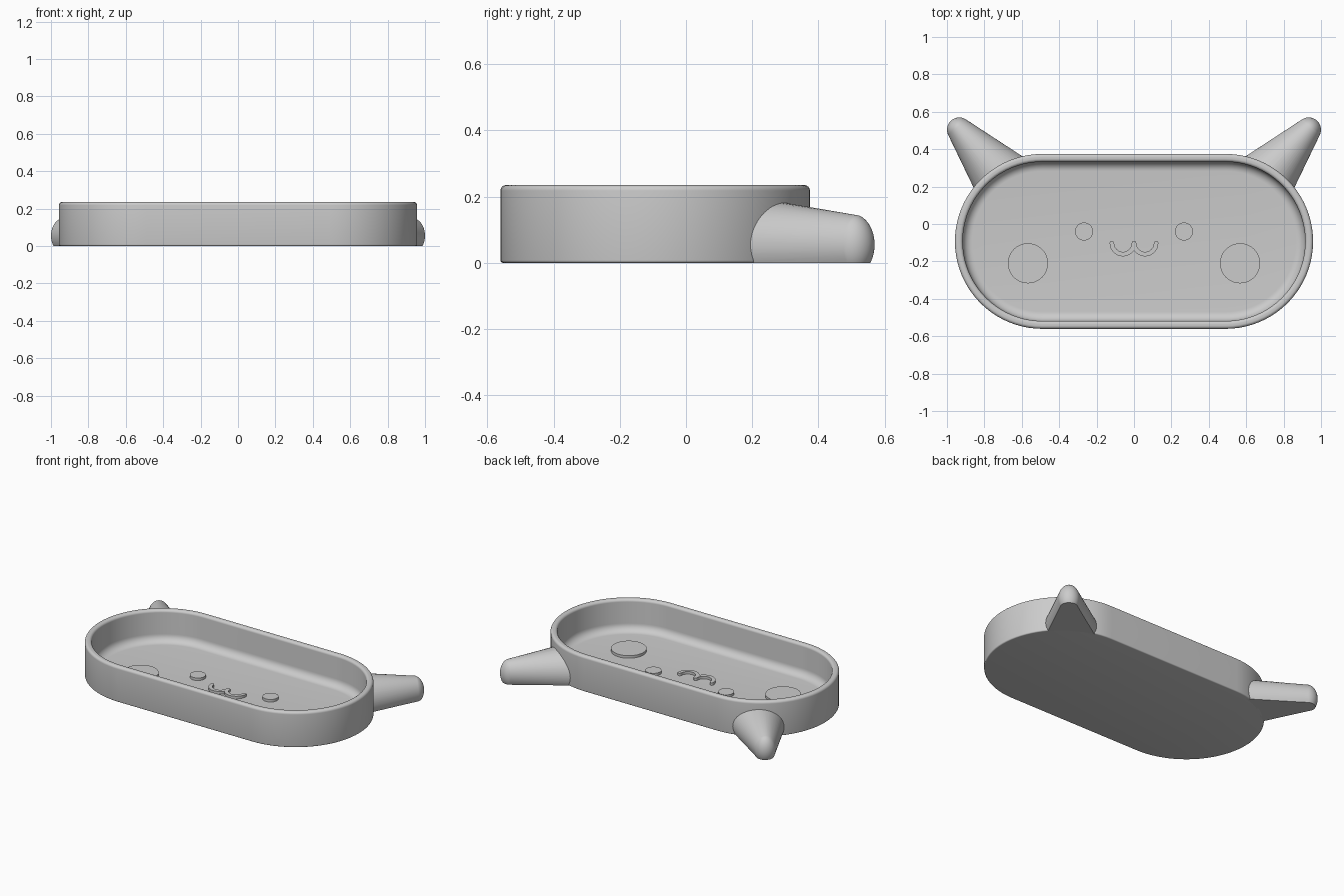
import bpy, bmesh, math
from mathutils import Vector

if "Cube" in bpy.data.objects:
    bpy.data.objects.remove(bpy.data.objects["Cube"], do_unlink=True)

grey = bpy.data.materials.new("plain grey")
grey.use_nodes = True
grey.diffuse_color = (0.6, 0.6, 0.6, 1)
grey.node_tree.nodes["Principled BSDF"].inputs["Base Color"].default_value = grey.diffuse_color

TRAY_Y, HALF_STRAIGHT, RADIUS, HEIGHT = -0.093, 0.49, 0.4675, 0.235
WALL, FLOOR, FACE_TOP = 0.042, 0.027, 0.044


def loft(name, rings, angle=30):
    """Skin a list of equal closed rings and cap both ends."""
    bm = bmesh.new()
    loops = [[bm.verts.new(p) for p in ring] for ring in rings]
    n = len(loops[0])
    for a, b in zip(loops, loops[1:]):
        for i in range(n):
            j = (i + 1) % n
            bm.faces.new((a[i], a[j], b[j], b[i]))
    bm.faces.new(loops[0][::-1])
    bm.faces.new(loops[-1])
    bmesh.ops.recalc_face_normals(bm, faces=bm.faces)
    mesh = bpy.data.meshes.new(name)
    bm.to_mesh(mesh)
    bm.free()
    obj = bpy.data.objects.new(name, mesh)
    bpy.context.collection.objects.link(obj)
    mesh.materials.append(grey)
    smooth(obj, angle)
    return obj


def smooth(obj, angle):
    bpy.ops.object.select_all(action='DESELECT')
    obj.select_set(True)
    bpy.context.view_layer.objects.active = obj
    bpy.ops.object.shade_smooth_by_angle(angle=math.radians(angle))


def stadium(inset, z, steps=40):
    """Pill-shaped outline, inset from the outer wall."""
    r = RADIUS - inset
    ring = []
    for side, start in ((1, -90), (-1, 90)):
        for i in range(steps + 1):
            t = math.radians(start + 180 * i / steps)
            ring.append((side * HALF_STRAIGHT + r * math.cos(t), TRAY_Y + r * math.sin(t), z))
    return ring


def fillet(inset, z, r, start, end, steps=8):
    """Quarter-round section points as (inset, z)."""
    angles = [math.radians(start + (end - start) * i / steps) for i in range(steps + 1)]
    return [(inset + r * math.cos(t), z + r * math.sin(t)) for t in angles]


# Tray: section runs up the outside, over the rim and down into the floor
edge, cove = 0.017, 0.05
section = fillet(0.008, 0.008, 0.008, 270, 180, 4)
section += fillet(edge, HEIGHT - edge, edge, 180, 90)
section += fillet(WALL - edge, HEIGHT - edge, edge, 90, 0)
section += fillet(WALL + cove, FLOOR + cove, cove, 180, 270)
loft("tray", [stadium(i, z) for i, z in section])

# Helper that trims the ears inside the tray wall
cutter = loft("ear_trim_helper", [stadium(0.02, -0.2), stadium(0.02, 0.5)])
cutter.hide_render = True


# Ears: blunt oval cones lying on the ground, cut flat underneath
def ear(name, side):
    apex, angle, slope = Vector((1.094, 0.686)), math.radians(48.7), 0.279
    axis = Vector((math.cos(angle), math.sin(angle)))
    across = Vector((-axis.y, axis.x))
    tip_dist, tip_w, tip_h = 0.242, 0.0655, 0.092
    sections = [(0.75, 0.75 * slope, 0.155)]
    for i in range(13):
        t = math.radians(15 + 74 * i / 12)
        sections.append((tip_dist - tip_w * math.sin(t), tip_w * math.cos(t), tip_h * math.cos(t)))
    rings = []
    for dist, w, h in sections:
        c = apex - axis * dist
        ring = []
        for k in range(64):
            a = math.tau * k / 64
            p = c + across * w * math.cos(a)
            ring.append((side * p.x, p.y, 0.055 + h * math.sin(a)))
        rings.append(ring)
    obj = loft(name, rings)
    bm = bmesh.new()
    bm.from_mesh(obj.data)
    cut = bmesh.ops.bisect_plane(bm, geom=bm.verts[:] + bm.edges[:] + bm.faces[:],
                                 plane_co=(0, 0, 0), plane_no=(0, 0, 1), clear_inner=True)
    bmesh.ops.holes_fill(bm, edges=[e for e in bm.edges if e.is_boundary], sides=0)
    bmesh.ops.recalc_face_normals(bm, faces=bm.faces)
    bm.to_mesh(obj.data)
    bm.free()
    trim = obj.modifiers.new("trim", 'BOOLEAN')
    trim.operation, trim.object, trim.solver = 'DIFFERENCE', cutter, 'EXACT'
    bpy.context.view_layer.objects.active = obj
    bpy.ops.object.modifier_apply(modifier="trim")
    smooth(obj, 30)


def plate(name, outline):
    """Raised flat shape sitting on the tray floor."""
    loft(name, [[(x, y, z) for x, y in outline] for z in (FLOOR - 0.005, FACE_TOP)])


def arc(cx, cy, r, start, end, steps):
    angles = [math.radians(start + (end - start) * i / steps) for i in range(steps + 1)]
    return [(cx + r * math.cos(t), cy + r * math.sin(t)) for t in angles]


for label, side in (("left", 1), ("right", -1)):
    ear(label + "_ear", side)
    plate(label + "_eye", arc(side * 0.267, -0.04, 0.048, 0, 354, 59))
    plate(label + "_cheek", arc(side * 0.567, -0.21, 0.107, 0, 355, 71))
    # Mouth half: a U-shaped band with rounded ends
    cx, cy, r, w = side * 0.059, -0.102, 0.059, 0.012
    band = arc(cx, cy, r + w, 180, 360, 24) + arc(cx + r, cy, w, 15, 165, 8)
    band += arc(cx, cy, r - w, 360, 180, 24) + arc(cx - r, cy, w, 15, 165, 8)
    plate(label + "_mouth_curve", band)

# The trimming helper is no longer needed
bpy.data.objects.remove(cutter, do_unlink=True)
